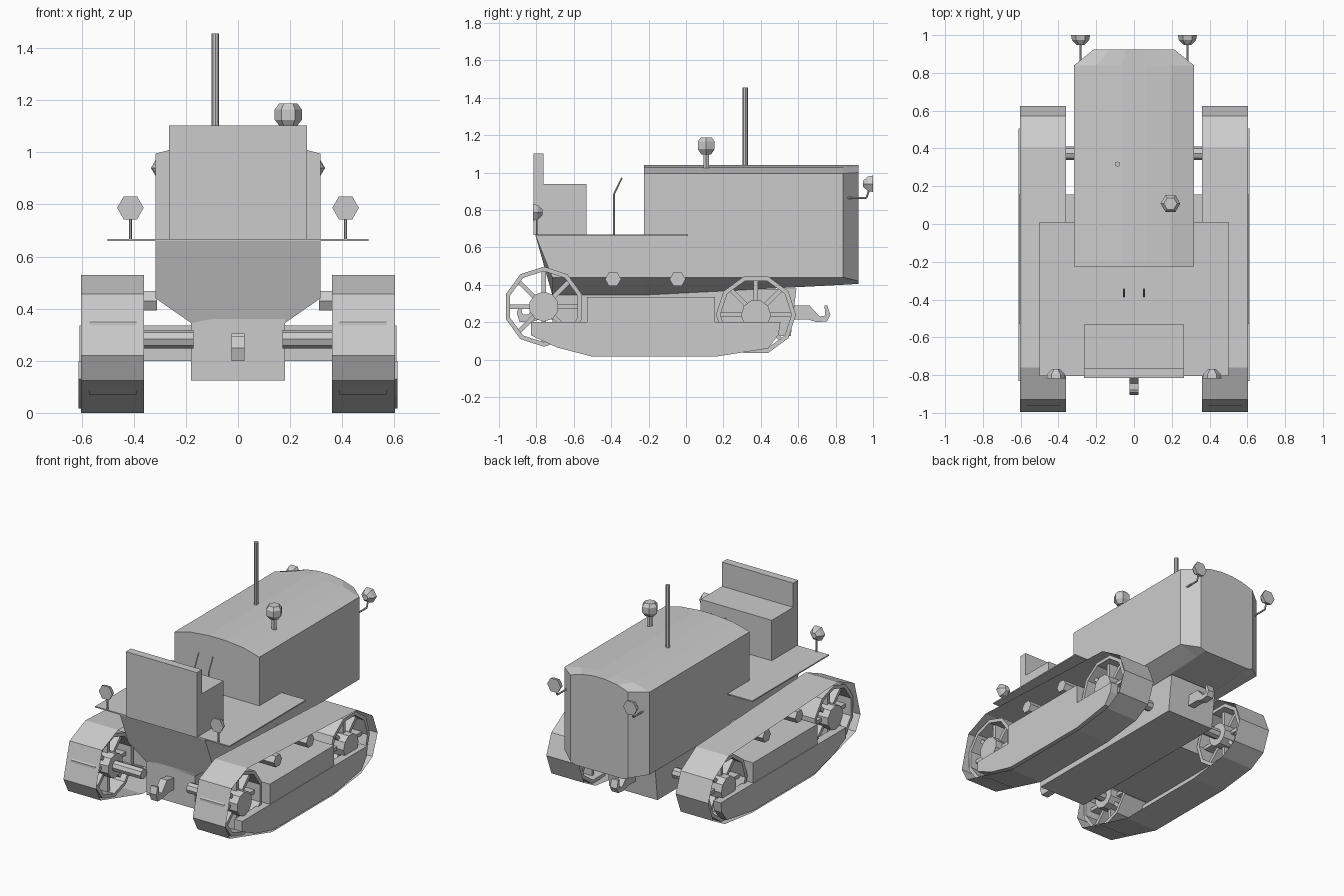
import bpy, bmesh
from math import cos, sin, pi, radians
from mathutils import Vector

if "Cube" in bpy.data.objects:
    bpy.data.objects.remove(bpy.data.objects["Cube"])


def finish(bm, name, mirror=False, fix=True):
    if fix:
        bmesh.ops.recalc_face_normals(bm, faces=bm.faces)
    me = bpy.data.meshes.new(name)
    bm.to_mesh(me)
    bm.free()
    ob = bpy.data.objects.new(name, me)
    bpy.context.collection.objects.link(ob)
    if mirror:
        ob.modifiers.new("Mirror", 'MIRROR').use_axis = (True, False, False)
    return ob


def add_loft(bm, rings, cap=True, loop=False):
    vs = [[bm.verts.new(p) for p in r] for r in rings]
    n = len(vs[0])
    pairs = list(zip(vs, vs[1:])) + ([(vs[-1], vs[0])] if loop else [])
    for a, b in pairs:
        for i in range(n):
            j = (i + 1) % n
            bm.faces.new((a[i], a[j], b[j], b[i]))
    if cap and not loop:
        bm.faces.new(vs[0])
        bm.faces.new(vs[-1])


def loft(name, rings, mirror=False, cap=True):
    bm = bmesh.new()
    add_loft(bm, rings, cap)
    return finish(bm, name, mirror)


def prism(name, profile, x0, x1, mirror=False, cap=True):
    """Side profile in (y, z) pulled out along x."""
    return loft(name, [[(x, y, z) for y, z in profile] for x in (x0, x1)], mirror, cap)


def box(name, x0, x1, y0, y1, z0, z1, mirror=False):
    return prism(name, [(y0, z0), (y1, z0), (y1, z1), (y0, z1)], x0, x1, mirror)


def rings(profile, n, centre, axis, phase=0):
    """Circles of (radius, height) about an axis, for turned parts."""
    cx, cy, cz = centre
    out = []
    for r, h in profile:
        ring = []
        for k in range(n):
            a = phase + 2 * pi * k / n
            u, v = r * cos(a), r * sin(a)
            ring.append({'x': (cx + h, cy + u, cz + v), 'y': (cx + u, cy + h, cz + v),
                         'z': (cx + u, cy + v, cz + h)}[axis])
        out.append(ring)
    return out


def rod(name, pts, r, n=6, mirror=False):
    bm = bmesh.new()
    for a, b in zip(pts, pts[1:]):
        a, b = Vector(a), Vector(b)
        q = (b - a).to_track_quat('Z', 'Y')
        circ = [q @ Vector((r * cos(2 * pi * k / n), r * sin(2 * pi * k / n), 0)) for k in range(n)]
        add_loft(bm, [[a + c for c in circ], [b + c for c in circ]])
    return finish(bm, name, mirror)


def wheel(name, y, z, phase):
    """Ten-sided rim with eight spokes and a hub."""
    bm = bmesh.new()
    add_loft(bm, rings([(.214, .39), (.214, .57), (.19, .57), (.19, .39)], 10, (0, y, z), 'x', phase), loop=True)
    add_loft(bm, rings([(.08, .38), (.08, .58)], 10, (0, y, z), 'x', phase))
    for k in range(8):
        a = pi / 4 * k
        d, t = Vector((0, cos(a), sin(a))), Vector((0, -sin(a), cos(a))) * .012
        c = Vector((0, y, z))
        add_loft(bm, [[c + d * r + t * s + Vector((x, 0, 0))
                       for s, x in ((-1, .43), (1, .43), (1, .53), (-1, .53))] for r in (.06, .195)])
    return finish(bm, name, True)


# Crawler tracks: belt sheets, wheels, side frames, upper rollers
prism("track_belt", [(-.76, .529), (-.93, .456), (-.995, .221), (-.945, .125), (-.5, 0), (.16, 0),
                     (.45, .035), (.57, .1), (.624, .24), (.571, .375), (.407, .475)],
      .36, .603, True, cap=False)
wheel("rear_wheel", -.76, .283, pi / 2)
wheel("front_wheel", .374, .24, 0)
prism("track_frame", [(-.83, .2), (-.83, .13), (-.69, .065), (-.5, .016), (.16, .016),
                      (.44, .06), (.495, .135), (.505, .2)], .555, .612, True)
box("cross_frame", -.608, .608, -.53, .155, .2, .335)
for i, y in enumerate((-.39, -.045)):
    loft(f"upper_roller_{i}", rings([(.043, .31), (.043, .57)], 6, (0, y, .43), 'x'), True)
for nm, y, z in (("rear_axle", -.76, .283), ("front_axle", .374, .24)):
    loft(nm, rings([(.035, .17), (.035, .4)], 8, (0, y, z), 'x'), True)

# Chassis and flared rear body
prism("chassis", [(-.715, .125), (.56, .125), (.59, .38), (-.715, .36)], -.18, .18)


def tub(yt, ym, yb):
    half = [(.317, yt, .665), (.317, ym, .44), (.18, yb, .345)]
    return half + [(-x, y, z) for x, y, z in reversed(half)]


loft("rear_body", [tub(-.805, -.715, -.715), tub(-.22, -.22, -.22)])


# Engine hood with arched top and chamfered nose
def hood(y, w, low, mid, side):
    half = [(.18, y, low), (w, y, mid), (w, y, side), (w * .62, y, 1.027), (w * .2, y, 1.04)]
    return half + [(-x, yy, z) for x, yy, z in reversed(half)]


loft("hood", [hood(-.225, .317, .345, .44, .995), hood(.84, .317, .4, .44, .995),
              hood(.923, .215, .405, .42, 1.0)])

# Deck, seat and levers
box("deck", -.5, .5, -.805, .01, .66, .668)
prism("seat", [(-.815, .665), (-.533, .665), (-.533, .94), (-.762, .94), (-.762, 1.103), (-.815, 1.103)],
      -.265, .265)
rod("lever", [(.053, -.385, .665), (.053, -.385, .885), (.053, -.342, .972)], .005, 6, True)

# Exhaust pipe and air cleaner
rod("exhaust_pipe", [(-.087, .317, 1.02), (-.087, .317, 1.456)], .014, 8)
loft("air_cleaner", rings([(.017, 1.0), (.017, 1.096), (.03, 1.097), (.052, 1.125),
                           (.052, 1.165), (.035, 1.187)], 6, (.193, .108, 0), 'z'))

# Lamps: flat glass outwards, domed back
loft("rear_lamp", rings([(.051, 0), (.045, .025), (.02, .05)], 6, (.413, -.818, .787), 'y'), True)
rod("rear_lamp_stem", [(.413, -.798, .665), (.413, -.798, .76)], .006, 6, True)
loft("front_lamp", rings([(.051, 0), (.045, -.027), (.02, -.053)], 6, (.283, 1.0, .94), 'y'), True)
rod("front_lamp_stem", [(.283, .86, .865), (.283, .965, .865), (.283, .98, .91)], .006, 6, True)

# Tow hooks at both ends
prism("front_hook", [(.57, .29), (.66, .29), (.715, .23), (.745, .235), (.74, .29), (.755, .29),
                     (.772, .24), (.755, .205), (.7, .2), (.65, .215), (.57, .215)], -.025, .025)
prism("rear_hook", [(-.7, .29), (-.79, .305), (-.845, .24), (-.875, .24), (-.878, .295), (-.89, .295),
                    (-.905, .25), (-.89, .2), (-.83, .2), (-.78, .215), (-.7, .215)], -.025, .025)
